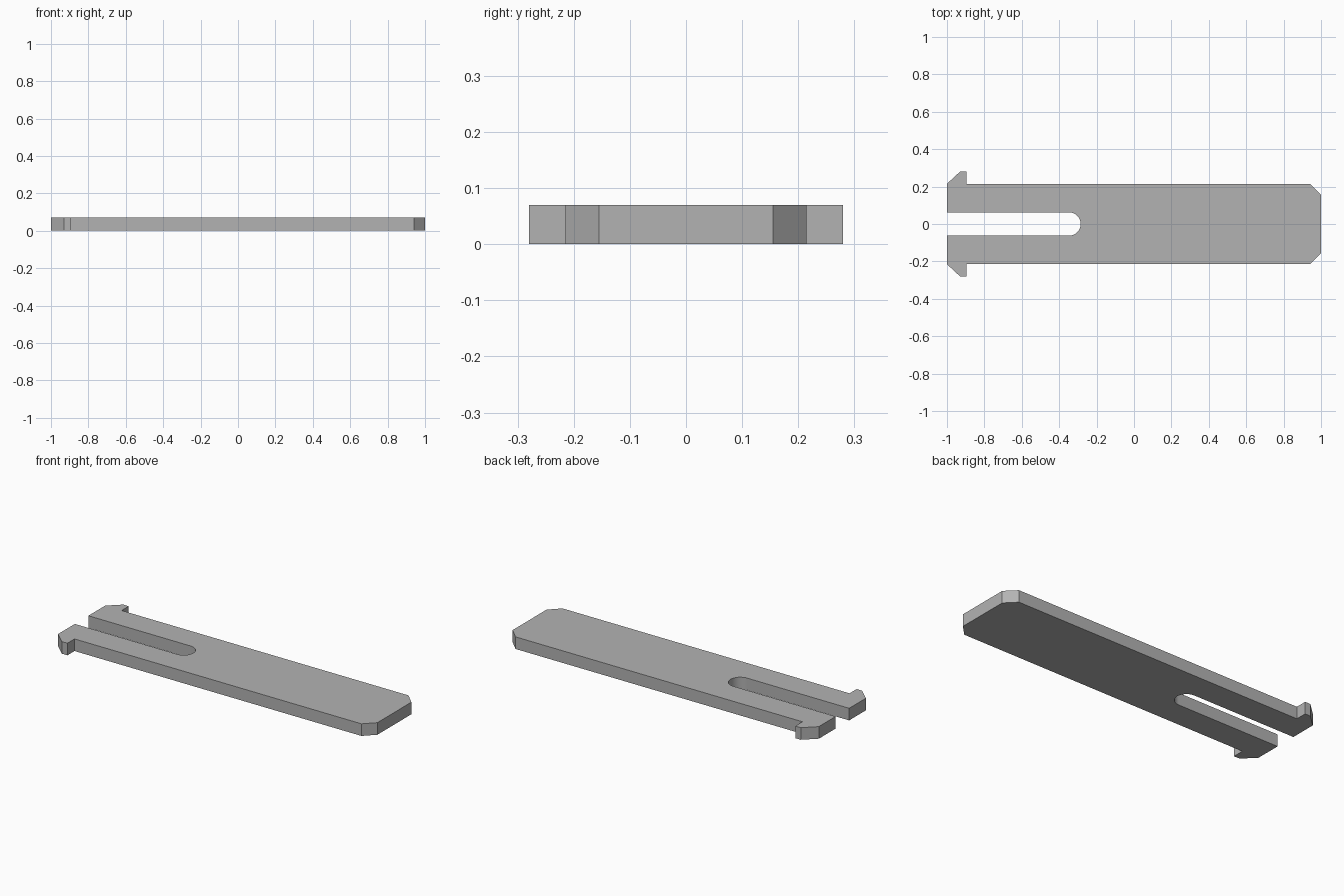
import bpy
import bmesh
from math import sin, cos, pi

cube = bpy.data.objects.get("Cube")
if cube:
    bpy.data.objects.remove(cube, do_unlink=True)

THICKNESS = 0.07
HALF_WIDTH = 0.215
HOOK_REACH = 0.28
SLOT_RADIUS = 0.062
SLOT_CENTRE = -0.347
ARC_STEPS = 12

# Plain grey material
grey = bpy.data.materials.new("plain grey")
grey.use_nodes = True
colour = (0.45, 0.45, 0.45, 1)
grey.diffuse_color = colour
grey.node_tree.nodes["Principled BSDF"].inputs["Base Color"].default_value = colour

# Half outline: chamfered end, long edge, barbed hook, slot side
half = [
    (1, 0.155), (0.94, HALF_WIDTH),
    (-0.895, HALF_WIDTH), (-0.895, HOOK_REACH), (-0.93, HOOK_REACH),
    (-1, HALF_WIDTH), (-1, SLOT_RADIUS),
]
# Rounded slot end, from the upper prong down to the centre line
for i in range(ARC_STEPS):
    a = pi / 2 * (1 - i / ARC_STEPS)
    half.append((SLOT_CENTRE + SLOT_RADIUS * cos(a), SLOT_RADIUS * sin(a)))
tip = [(SLOT_CENTRE + SLOT_RADIUS, 0)]
outline = half + tip + [(x, -y) for x, y in reversed(half)]

# Slotted plate: fill the outline and extrude it upward
bm = bmesh.new()
base = bm.faces.new([bm.verts.new((x, y, 0)) for x, y in outline])
result = bmesh.ops.extrude_face_region(bm, geom=[base], use_keep_orig=True)
top = [v for v in result["geom"] if isinstance(v, bmesh.types.BMVert)]
bmesh.ops.translate(bm, verts=top, vec=(0, 0, THICKNESS))
bmesh.ops.recalc_face_normals(bm, faces=bm.faces)
mesh = bpy.data.meshes.new("slotted_clip_plate")
bm.to_mesh(mesh)
bm.free()
mesh.materials.append(grey)

plate = bpy.data.objects.new("slotted_clip_plate", mesh)
bpy.context.collection.objects.link(plate)

# Smooth the slot end while keeping the plate edges sharp
bpy.context.view_layer.objects.active = plate
plate.select_set(True)
bpy.ops.object.shade_smooth_by_angle(angle=pi / 6)
